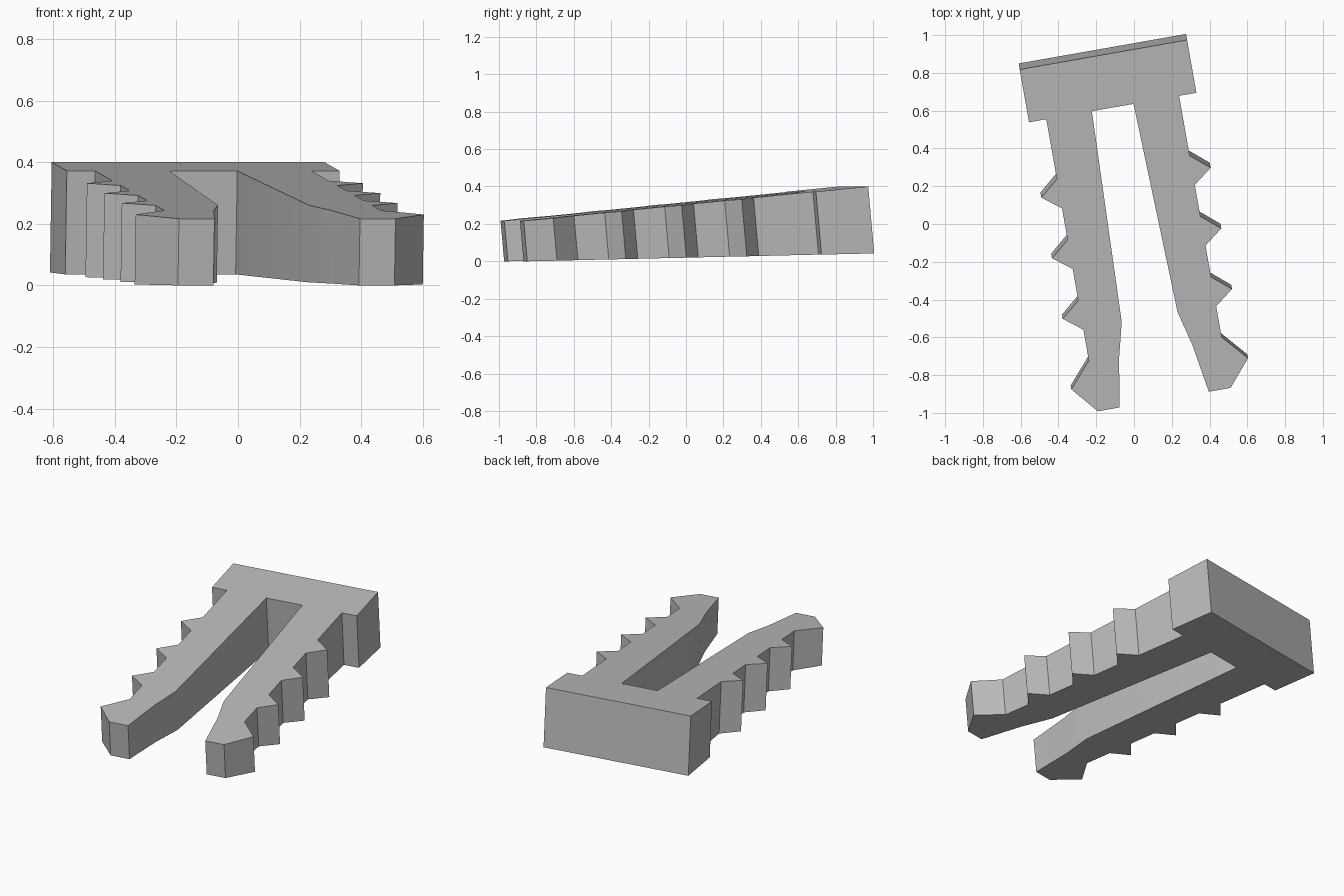
import bpy
import bmesh
from math import radians

cube = bpy.data.objects.get("Cube")
if cube:
    bpy.data.objects.remove(cube, do_unlink=True)

# Single grey plastic
grey = bpy.data.materials.new("grey_plastic")
grey.use_nodes = True
colour = (0.5, 0.5, 0.5, 1)
grey.diffuse_color = colour
grey.node_tree.nodes["Principled BSDF"].inputs["Base Color"].default_value = colour

LEG_OUTER = 0.357
HEAD_HALF = 0.45
SHOULDER = 0.626
TIP = -0.944
BARB_PITCH = 0.326


def barb(start):
    """One triangular tooth on the outside of a leg."""
    return [(LEG_OUTER, start), (0.455, start - 0.082), (LEG_OUTER, start - 0.157)]


# Half outline: head, barbed outer edge, pointed foot, splayed inner edge
half = [(HEAD_HALF, 0.91), (HEAD_HALF, SHOULDER), (LEG_OUTER, SHOULDER)]
for i in range(3):
    half += barb(0.304 - i * BARB_PITCH)
half += [(LEG_OUTER, -0.671), (0.475, -0.805), (LEG_OUTER, TIP), (0.24, TIP)]
half += [(0.197, -0.686), (0.15, -0.5), (0.112, SHOULDER)]
outline = half + [(-x, y) for x, y in reversed(half)]


def top_point(x, y):
    return (x, y, 0.31 + 0.099 * y)


def bottom_point(x, y):
    """Lower rim: walls lean back towards the base."""
    lean = 0.09 * (0.29 + 0.076 * y)
    return (x, y + lean, 0.021 + 0.0226 * (y + lean))


# Wedge-shaped body between the two sloping planes
bm = bmesh.new()
top = [bm.verts.new(top_point(x, y)) for x, y in outline]
bottom = [bm.verts.new(bottom_point(x, y)) for x, y in outline]
bm.faces.new(top)
bm.faces.new(bottom)
for i in range(len(outline)):
    j = (i + 1) % len(outline)
    bm.faces.new((top[i], top[j], bottom[j], bottom[i]))
bmesh.ops.recalc_face_normals(bm, faces=bm.faces)

mesh = bpy.data.meshes.new("barbed_clip")
bm.to_mesh(mesh)
bm.free()
mesh.materials.append(grey)
clip = bpy.data.objects.new("barbed_clip", mesh)
bpy.context.collection.objects.link(clip)
clip.rotation_euler.z = radians(10)
clip.location.x = -0.004

# Soft bends along the inner legs, crisp edges elsewhere
bpy.ops.object.select_all(action="DESELECT")
clip.select_set(True)
bpy.context.view_layer.objects.active = clip
bpy.ops.object.shade_smooth_by_angle(angle=radians(30))
